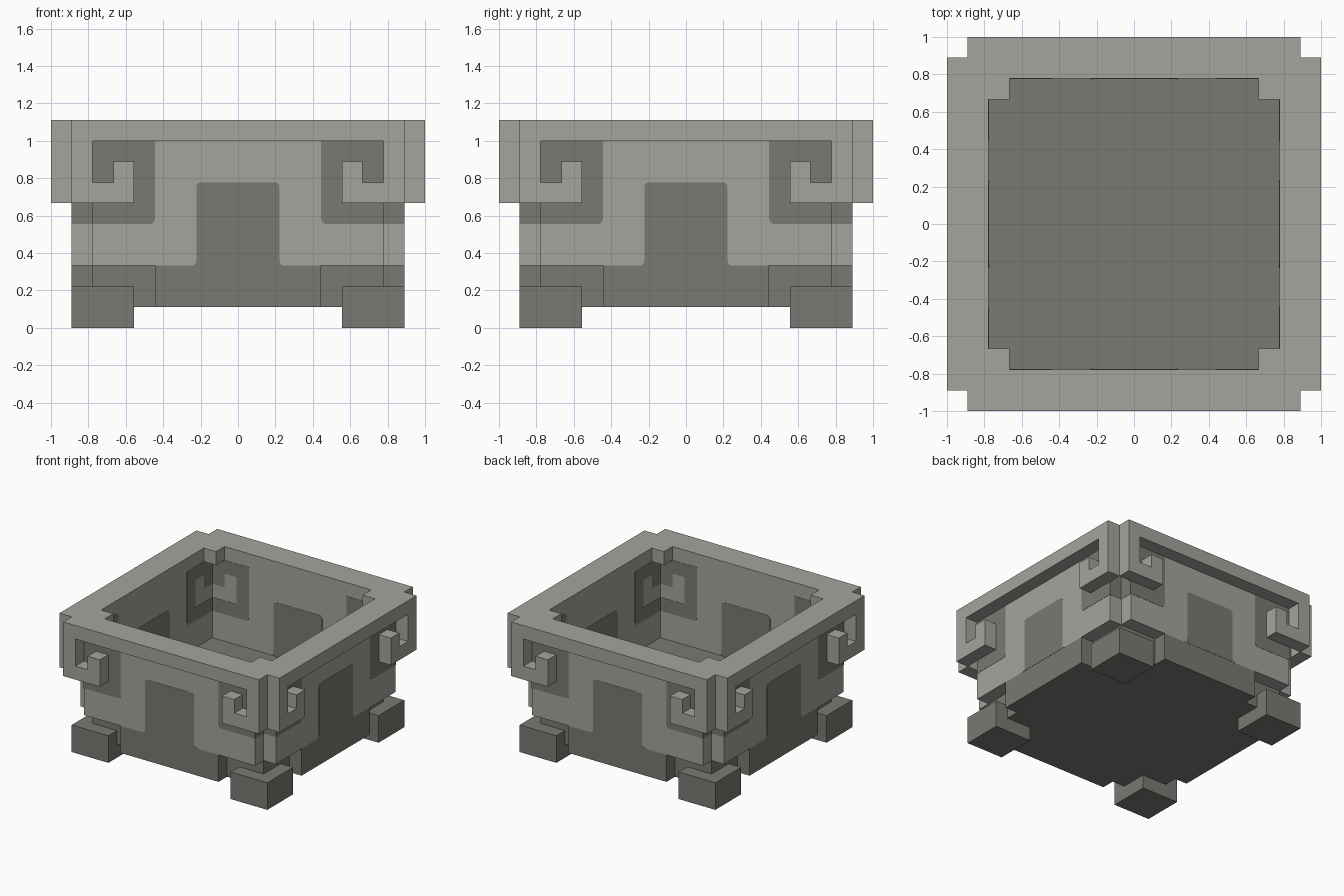
import bpy, bmesh
from math import pi
from mathutils import Matrix, Vector

if "Cube" in bpy.data.objects:
    bpy.data.objects.remove(bpy.data.objects["Cube"])

U = 1 / 9  # block size


def material(name, color):
    m = bpy.data.materials.new(name)
    m.diffuse_color = (*color, 1)
    m.use_nodes = True
    m.node_tree.nodes["Principled BSDF"].inputs["Base Color"].default_value = m.diffuse_color
    return m


LIGHT = material("light_stone", (0.376, 0.371, 0.337))
DARK = material("dark_stone", (0.195, 0.191, 0.17))


def finish(name, bm, mat):
    bmesh.ops.recalc_face_normals(bm, faces=bm.faces)
    me = bpy.data.meshes.new(name)
    bm.to_mesh(me)
    bm.free()
    me.materials.append(mat)
    ob = bpy.data.objects.new(name, me)
    bpy.context.collection.objects.link(ob)
    return ob


def extrude(bm, points, direction):
    """Solid from a closed outline."""
    face = bm.faces.new([bm.verts.new(p) for p in points])
    new = bmesh.ops.extrude_face_region(bm, geom=[face])["geom"]
    verts = [v for v in new if isinstance(v, bmesh.types.BMVert)]
    bmesh.ops.translate(bm, verts=verts, vec=direction)


def four_sides(name, mat, outlines):
    """Outlines are (points in xz blocks, y start, y end) of the front side."""
    bm = bmesh.new()
    for k in range(4):
        rot = Matrix.Rotation(k * pi / 2, 3, 'Z')
        for pts, y0, y1 in outlines:
            extrude(bm, [rot @ Vector((x * U, y0, z * U)) for x, z in pts],
                    rot @ Vector((0, y1 - y0, 0)))
    return finish(name, bm, mat)


def mirrored(pts):
    return [(-x, z) for x, z in pts]


def rect(x0, x1, z0, z1):
    return [(x0, z0), (x1, z0), (x1, z1), (x0, z1)]


def fillet(prev, corner, nxt, r=0.25, n=3):
    """Small rounded corner as a list of points."""
    p, c, q = Vector(prev), Vector(corner), Vector(nxt)
    a = c + (p - c).normalized() * r
    b = c + (q - c).normalized() * r
    out = []
    for i in range(n + 1):
        t = i / n
        out.append(tuple(a * (1 - t) ** 2 + c * 2 * t * (1 - t) + b * t * t))
    return out


# Base slab: square with a raised middle block on every side
bm = bmesh.new()
base = []
for k in range(4):
    rot = Matrix.Rotation(k * pi / 2, 3, 'Z')
    for x, y in ((-7, -7), (-4, -7), (-4, -8), (4, -8), (4, -7)):
        base.append(rot @ Vector((x * U, y * U, U)))
extrude(bm, base, Vector((0, 0, 2 * U)))
finish("base_slab", bm, DARK)

# Corner feet
four_sides("corner_feet", DARK, [(rect(5, 8, 0, 2), -8 * U, -5 * U)])

# Four walls, open at the outer corners
four_sides("walls", LIGHT, [(rect(-7, 7, 3, 9), -8 * U, -7 * U)])

# Rim ring with notched corners inside and outside
bm = bmesh.new()
outer, inner = [], []
for k in range(4):
    rot = Matrix.Rotation(k * pi / 2, 3, 'Z')
    outer += [rot @ Vector((x * U, y * U, 9 * U)) for x, y in ((8, -9), (8, -8), (9, -8))]
    inner += [rot @ Vector((x * U, y * U, 9 * U)) for x, y in ((6, -7), (6, -6), (7, -6))]
vo = [bm.verts.new(p) for p in outer]
vi = [bm.verts.new(p) for p in inner]
for i in range(12):
    j = (i + 1) % 12
    bm.faces.new((vo[i], vo[j], vi[j], vi[i]))
new = bmesh.ops.extrude_face_region(bm, geom=bm.faces[:])["geom"]
bmesh.ops.translate(bm, verts=[v for v in new if isinstance(v, bmesh.types.BMVert)],
                    vec=(0, 0, U))
finish("rim", bm, LIGHT)

# Hooked scrolls hanging from the rim
hook = [(-8, 9), (-8, 6), (-5, 6), (-5, 8), (-6, 8), (-6, 7), (-7, 7), (-7, 9)]
four_sides("rim_scrolls", LIGHT, [(hook, -9 * U, -8 * U),
                                  (mirrored(hook), -9 * U, -8 * U)])

# Dark inlays on both faces of the walls
T = 0.002
half_arch = (fillet((-3, 3), (-2, 3), (-2, 7))
             + fillet((-2, 3), (-2, 7), (2, 7)))
arch = half_arch + mirrored(half_arch)[::-1]
spiral = ([(-7, 9), (-7, 7), (-6, 7), (-6, 8), (-5, 8), (-5, 6), (-7, 6), (-7, 5)]
          + fillet((-7, 5), (-4, 5), (-4, 9)) + [(-4, 9)])
inlays = []
for shape in (arch, spiral, mirrored(spiral)):
    inlays.append((shape, -8 * U - T, -8 * U))
    inlays.append((shape, -7 * U, -7 * U + T))
# Dark bands on the wall ends in the corner notches
end = rect(7, 7 + T / U, 5, 9)
for shape in (end, mirrored(end)):
    inlays.append((shape, -8 * U - T, -7 * U))
four_sides("wall_inlays", DARK, inlays)
